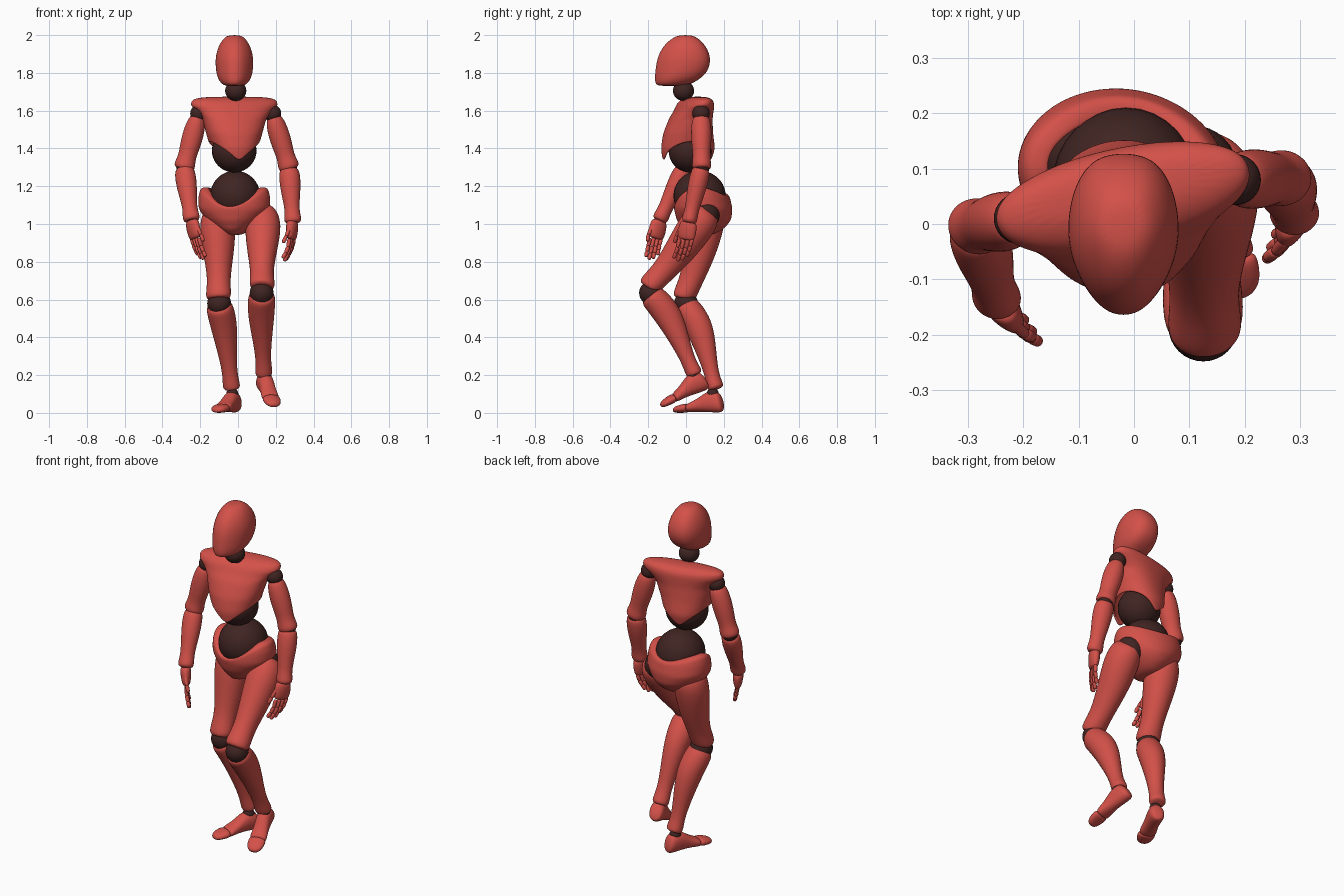
import bpy, bmesh, math
from mathutils import Vector, Matrix

if "Cube" in bpy.data.objects:
    bpy.data.objects.remove(bpy.data.objects["Cube"])

def material(name, col):
    m = bpy.data.materials.new(name)
    m.diffuse_color = (*col, 1)
    m.use_nodes = True
    m.node_tree.nodes["Principled BSDF"].inputs["Base Color"].default_value = m.diffuse_color
    return m

RED = material("red", (0.65, 0.082, 0.066))
DARK = material("dark", (0.05, 0.018, 0.016))

def finish(name, bm, mat, level=0, shell=0):
    bmesh.ops.recalc_face_normals(bm, faces=bm.faces[:])
    for f in bm.faces:
        f.smooth = True
    me = bpy.data.meshes.new(name)
    bm.to_mesh(me)
    bm.free()
    me.materials.append(mat)
    ob = bpy.data.objects.new(name, me)
    bpy.context.collection.objects.link(ob)
    if shell:
        s = ob.modifiers.new("Solidify", 'SOLIDIFY')
        s.thickness, s.offset = shell, -1
    if level:
        s = ob.modifiers.new("Subsurf", 'SUBSURF')
        s.levels = s.render_levels = level
    return ob

def loft(name, rings, mat=RED, level=2, cap0=True, cap1=True, shell=0):
    bm = bmesh.new()
    rows = [[bm.verts.new(p) for p in r] for r in rings]
    n = len(rows[0])
    for a, b in zip(rows, rows[1:]):
        for i in range(n):
            bm.faces.new((a[i], a[(i + 1) % n], b[(i + 1) % n], b[i]))
    if cap0:
        bm.faces.new(rows[0])
    if cap1:
        bm.faces.new(rows[-1])
    return finish(name, bm, mat, level, shell)

def ball(name, c, r):
    r = r if isinstance(r, tuple) else (r, r, r)
    bm = bmesh.new()
    bmesh.ops.create_uvsphere(bm, u_segments=32, v_segments=20, radius=1,
                              matrix=Matrix.Translation(c) @ Matrix.Diagonal((*r, 1)))
    finish(name, bm, DARK)

def angles(n):
    return [2 * math.pi * i / n for i in range(n)]

def power(x, e):
    return math.copysign(abs(x) ** e, x)

def limb(name, a, b, prof, front=(0, -1, 0), n=16, level=2, skew=0):
    """prof rows: t, side radius, front radius, side offset, front offset"""
    a, b = Vector(a), Vector(b)
    d = (b - a).normalized()
    u = Vector(front).cross(d).normalized()
    v = d.cross(u)
    rings = []
    for t, ru, rv, ou, ov in prof:
        c, k = a.lerp(b, t) + u * ou + v * ov, skew if t < .1 else 0
        rings.append([c + u * ru * math.cos(h) + (v * rv + d * k) * math.sin(h) for h in angles(n)])
    return loft(name, rings, level=level)

def interp(tab, z):
    for p, q in zip(tab, tab[1:]):
        if p[0] >= z >= q[0]:
            k = (p[0] - z) / (p[0] - q[0])
            return [x + (y - x) * k for x, y in zip(p, q)]
    return tab[0] if z > tab[0][0] else tab[-1]

def shell_rings(tab, top, bottom, cx, yaw, rows=9, n=24, e=1, lip=0):
    """tab rows: z, half width, front y, back y; top and bottom give z per angle"""
    rot, rings = Matrix.Rotation(math.radians(yaw), 3, 'Z'), []
    for j in range(-1 if lip else 0, rows):
        ring = []
        for h in angles(n):
            z = top(h) + (bottom(h) - top(h)) * max(j, 0) / (rows - 1)
            _, rx, yf, yb = interp(tab, z)
            k = lip if j < 0 else 1
            p = rot @ Vector((k * rx * power(math.cos(h), e), k * (yb - yf) / 2 * power(math.sin(h), e), 0))
            ring.append(p + Vector((cx, (yf + yb) / 2, z)))
        rings.append(ring)
    return rings

# Head: egg with a narrow face and chin
head = [(2.0, -.035, .03, .03), (1.985, -.075, .065, .058), (1.94, -.125, .11, .087),
        (1.88, -.154, .134, .103), (1.82, -.163, .124, .1), (1.775, -.167, .088, .092),
        (1.742, -.164, .03, .07), (1.73, -.145, -.01, .045)]
loft("head", [[(-.019 + w * power(math.cos(h), .75) * (1 - .3 * max(0, -math.sin(h)) ** 2),
               (f + b) / 2 + (b - f) / 2 * math.sin(h), z) for h in angles(20)]
              for z, f, b, w in head])
ball("neck", (-.012, -.013, 1.705), (.056, .056, .053))

# Torso: breastplate with arched sides, two dark balls, pelvis with dipped rim
chest = [(1.675, .17, .025, .1), (1.665, .225, -.01, .125), (1.63, .24, -.04, .138), (1.6, .205, -.055, .138),
         (1.56, .174, -.085, .136), (1.48, .15, -.12, .142), (1.4, .125, -.134, .155),
         (1.335, .095, -.125, .135)]
loft("chest", shell_rings(chest, lambda h: 1.675,
     lambda h: 1.435 - .105 * (1 - abs(math.cos(h))), -.02, 12, 16, e=.9), cap1=False, shell=.012)
ball("abdomen", (-.02, .02, 1.388), (.118, .112, .115))
ball("waist", (-.015, .072, 1.15), (.132, .138, .132))
pelvis = [(1.2, .178, -.02, .2), (1.15, .193, -.055, .23), (1.08, .193, -.065, .247),
          (1.02, .148, -.05, .24), (.97, .088, -.02, .2), (.94, .04, .02, .135)]
loft("pelvis", shell_rings(pelvis,
     lambda h: 1.195 - (.105 if math.sin(h) < 0 else .045) * abs(math.sin(h)) ** 3,
     lambda h: .94, -.02, -10, 11, lip=.76), cap0=False, shell=.01)

# Limb profiles
THIGH = [(-.08, .035, .05, 0, -.005), (-.045, .07, .08, 0, -.008), (.06, .092, .096, 0, -.008),
         (.22, .097, .098, 0, -.008), (.5, .079, .084, 0, -.012), (.75, .062, .066, 0, -.006),
         (.9, .066, .064, 0, .005), (1, .07, .061, 0, .012), (1.03, .05, .045, 0, .012)]
SHIN = [(-.01, .05, .045, 0, .01), (.03, .072, .066, 0, .004), (.14, .075, .076, 0, -.012),
        (.32, .07, .075, 0, -.025), (.55, .055, .058, 0, -.02), (.8, .04, .039, 0, -.006),
        (.93, .045, .042, 0, 0), (1, .048, .045, 0, 0), (1.02, .03, .03, 0, 0)]
UPPER = [(-.06, .028, .03, 0, 0), (0, .045, .048, 0, 0), (.2, .056, .056, 0, 0),
         (.5, .057, .054, 0, 0), (.78, .047, .045, 0, 0), (.93, .057, .053, 0, 0),
         (1.02, .055, .05, 0, 0), (1.05, .035, .035, 0, 0)]
FORE = [(.02, .035, .035, 0, 0), (.05, .054, .05, 0, 0), (.25, .058, .054, 0, 0),
        (.5, .051, .048, 0, 0), (.8, .038, .037, 0, 0), (.95, .047, .042, 0, 0),
        (1.03, .045, .04, 0, 0), (1.06, .025, .025, 0, 0)]
BONE = [(-.08, .006, .006, 0, 0), (.05, .0125, .0125, 0, 0), (.5, .0115, .0115, 0, 0),
        (.95, .0115, .0115, 0, 0), (1.05, .006, .006, 0, 0)]
PALM = [(0, .03, .02, 0, 0), (.08, .046, .03, 0, 0), (.4, .052, .03, 0, 0),
        (.8, .05, .024, 0, 0), (1, .042, .016, 0, 0)]

def leg(side, hip, knee, ankle, front):
    ball(side + "_hip_joint", (hip[0] * .78, hip[1] + .008, hip[2]), .08)
    limb(side + "_thigh", hip, (knee[0], knee[1], knee[2] + .03), THIGH, front)
    ball(side + "_knee", knee, .063)
    limb(side + "_shin", knee, ankle, SHIN, front, skew=.02)

leg("left", (.136, .09, 1.05), (.125, -.185, .635), (.137, .046, .205), (.2, -1, 0))
leg("right", (-.112, .112, 1.05), (-.1, .0, .58), (-.033, .158, .133), (-.3, -1, 0))

def chain(name, pts, front):
    for k, (p, q) in enumerate(zip(pts, pts[1:])):
        limb(f"{name}_{k + 1}", p, q, BONE, front, 8, 1)

def hand(side, wrist, knuckle, across, curl):
    """across points to the thumb side, curl is the drift of the finger tips"""
    w, k, c = Vector(wrist), Vector(knuckle), Vector(curl)
    ac = Vector(across).normalized()
    d = (k - w).normalized()
    nrm = d.cross(ac)
    limb(side + "_palm", w, k, PALM, nrm)
    for i, (o, length) in enumerate([(.036, .1), (.012, .115), (-.012, .11), (-.035, .09)]):
        p = k + ac * o - d * .004
        pts = [p + d * length * f + c * f * f for f in (0, .42, .73, 1)]
        chain(f"{side}_finger_{i + 1}", pts, nrm)
    p = w + d * .035 + ac * .04
    chain(side + "_thumb", [p, p + d * .045 + ac * .01 + c * .4,
                            p + d * .08 + ac * .008 + c * .9], nrm)

def arm(side, shoulder, elbow, wrist, front):
    ball(side + "_shoulder", shoulder, .046)
    top = Vector(shoulder).lerp(Vector(elbow), .1)
    limb(side + "_upper_arm", top, elbow, UPPER, front)
    ball(side + "_elbow", elbow, .042)
    limb(side + "_forearm", elbow, wrist, FORE, front)
    ball(side + "_wrist", wrist, .028)

arm("left", (.183, .08, 1.585), (.27, .083, 1.3), (.29, .018, 1.02), (0, -1, 0))
hand("left", (.288, .015, 1.015), (.284, -.002, .915), (-.35, -.94, 0), (-.03, -.012, 0))
arm("right", (-.207, .01, 1.585), (-.285, -.005, 1.3), (-.247, -.135, 1.03), (-.3, -1, 0))
hand("right", (-.245, -.14, 1.02), (-.225, -.162, .92), (.55, -.83, 0), (.015, .0, 0))

# Feet: lofted heel to instep plus a toe cap, laid out in local space
FOOT = [(.058, .018, .015, .045), (.05, .034, .004, .08), (.03, .044, 0, .118),
        (-.03, .042, .004, .118), (-.08, .042, .006, .078), (-.13, .049, .002, .055),
        (-.145, .042, .006, .046)]
TOE = [(-.138, .042, .006, .044), (-.15, .05, 0, .052), (-.19, .046, 0, .042),
       (-.212, .034, 0, .034), (-.224, .015, .006, .024)]

def foot(side, loc, yaw, pitch):
    m = (Matrix.Translation(loc) @ Matrix.Rotation(math.radians(yaw), 4, 'Z')
         @ Matrix.Rotation(math.radians(pitch), 4, 'X'))
    for part, tab in (("foot", FOOT), ("toes", TOE)):
        loft(f"{side}_{part}", [[m @ Vector((w * math.cos(h), y, (lo + hi) / 2 + (hi - lo) / 2 * power(math.sin(h), .85)))
                                for h in angles(16)] for y, w, lo, hi in tab])
    ball(side + "_ankle", m @ Vector((0, 0, .1)), .032)

foot("right", (-.03, .142, 0), -22, 0)
foot("left", (.137, .073, .105), 15, 21)
